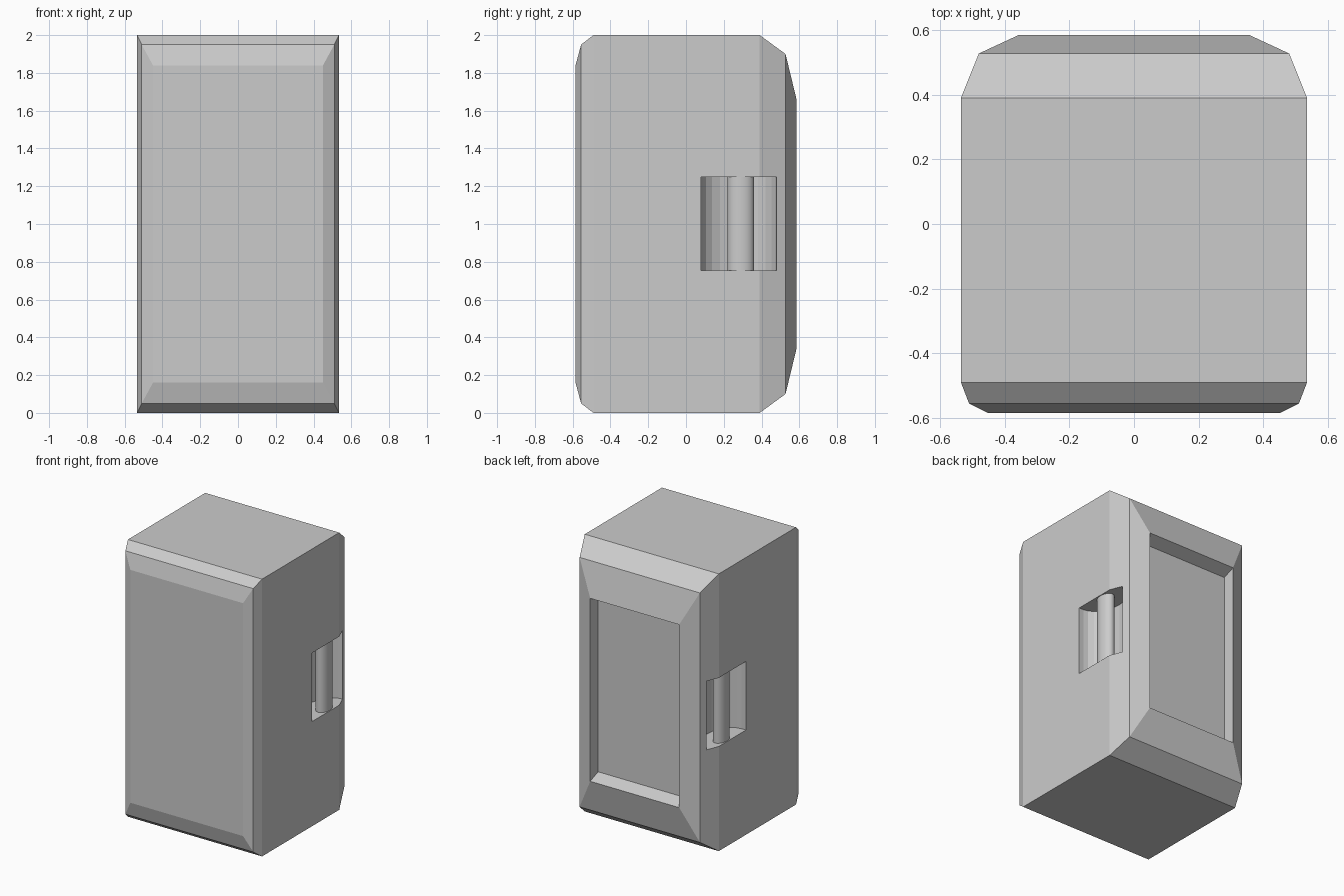
import bpy, bmesh
from math import pi, cos, sin

if "Cube" in bpy.data.objects:
    bpy.data.objects.remove(bpy.data.objects["Cube"])


def make_object(name, bm):
    bmesh.ops.recalc_face_normals(bm, faces=bm.faces[:])
    mesh = bpy.data.meshes.new(name)
    bm.to_mesh(mesh)
    bm.free()
    obj = bpy.data.objects.new(name, mesh)
    bpy.context.collection.objects.link(obj)
    return obj


def loft_rectangles(name, sections):
    """Bridge (y, half width, half height) rectangles centred on z = 1."""
    bm = bmesh.new()
    rings = [[bm.verts.new((sx * w, y, 1 + sz * h))
              for sx, sz in ((-1, -1), (1, -1), (1, 1), (-1, 1))]
             for y, w, h in sections]
    for a, b in zip(rings, rings[1:]):
        for i in range(4):
            j = (i + 1) % 4
            bm.faces.new((a[i], a[j], b[j], b[i]))
    bm.faces.new(rings[0])
    bm.faces.new(rings[-1])
    return make_object(name, bm)


def prism(name, profile, z0, z1, side):
    """Extrude an xy profile upward, on the right (+1) or left (-1)."""
    bm = bmesh.new()
    face = bm.faces.new([bm.verts.new((side * x, y, z0)) for x, y in profile])
    out = bmesh.ops.extrude_face_region(bm, geom=[face])
    top = [v for v in out["geom"] if isinstance(v, bmesh.types.BMVert)]
    bmesh.ops.translate(bm, verts=top, vec=(0, 0, z1 - z0))
    return make_object(name, bm)


# Bevelled body, front to back, ending in the recessed rear panel
body = loft_rectangles("body", [
    (-0.585, 0.45, 0.84), (-0.555, 0.51, 0.95), (-0.49, 0.535, 1.0),
    (0.39, 0.535, 1.0), (0.527, 0.48, 0.90), (0.585, 0.355, 0.66),
    (0.498, 0.353, 0.624)])

# Scooped pocket and upright grip bar on each side
scoop = [(0.6, 0.08)] + [(0.5 - 0.14 * sin(pi * i / 12), 0.28 - 0.2 * cos(pi * i / 12))
                         for i in range(13)] + [(0.6, 0.48)]
bar = [(0.484 + 0.046 * cos(2 * pi * i / 24), 0.29 + 0.07 * sin(2 * pi * i / 24))
       for i in range(24)]
for label, side in (("right", 1), ("left", -1)):
    cutter = prism(label + "_pocket_cutter", scoop, 0.755, 1.25, side)
    cutter.hide_render = True
    cutter.display_type = 'WIRE'
    mod = body.modifiers.new(label + "_pocket", 'BOOLEAN')
    mod.operation = 'DIFFERENCE'
    mod.solver = 'EXACT'
    mod.object = cutter

    grip = prism(label + "_grip_bar", bar, 0.75, 1.255, side)
    bpy.ops.object.select_all(action='DESELECT')
    grip.select_set(True)
    bpy.context.view_layer.objects.active = grip
    bpy.ops.object.shade_smooth_by_angle()
